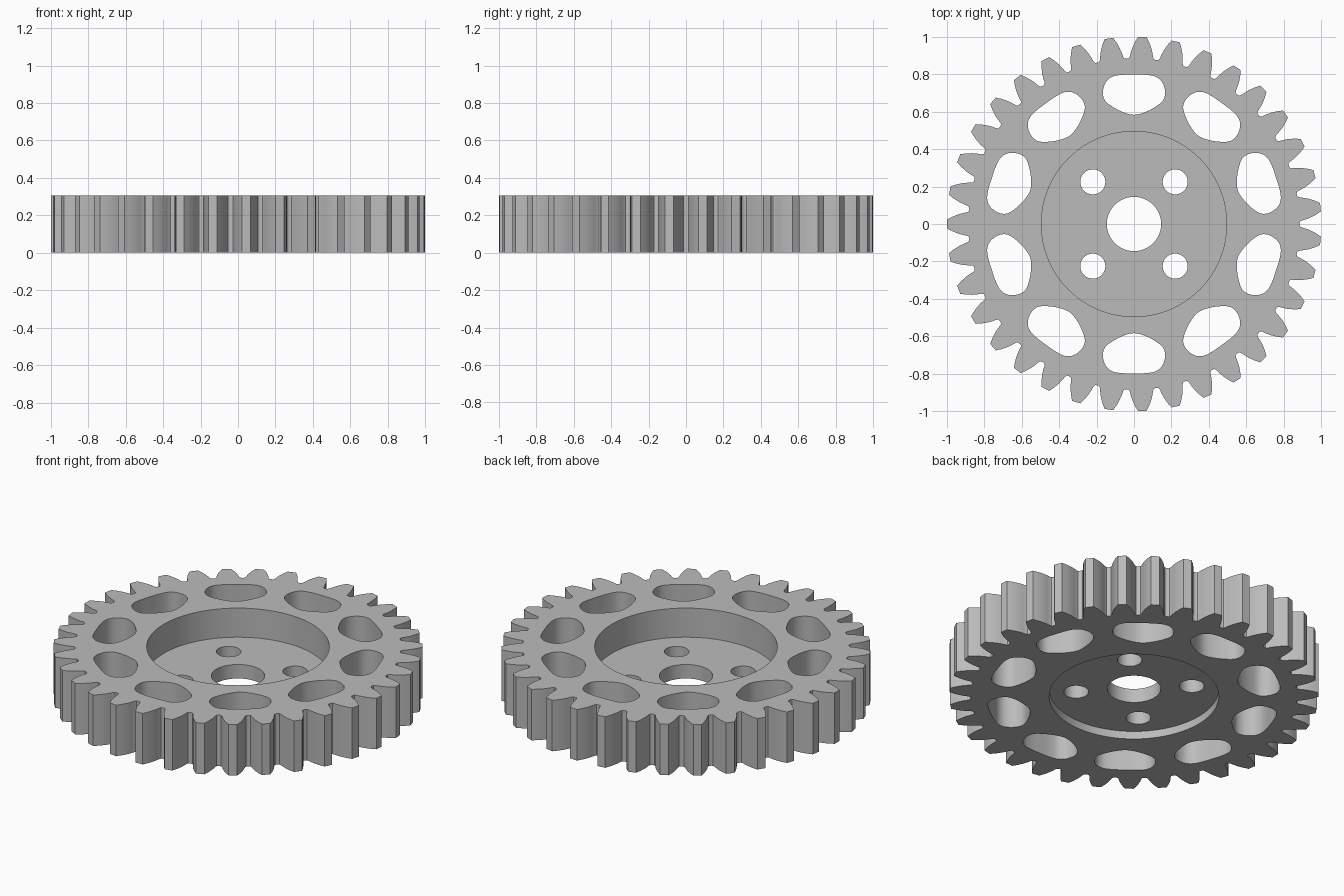
import bpy, bmesh, math
from mathutils import Vector, Matrix

HEIGHT = 0.305
TEETH = 35
SLOTS = 10

cube = bpy.data.objects.get("Cube")
if cube:
    bpy.data.objects.remove(cube, do_unlink=True)

steel = bpy.data.materials.new("grey_steel")
steel.use_nodes = True
GREY = (0.5, 0.5, 0.5, 1)
steel.diffuse_color = GREY
steel.node_tree.nodes["Principled BSDF"].inputs["Base Color"].default_value = GREY


def prism(name, outline, z0, z1):
    """Extrude a flat outline from z0 to z1."""
    bm = bmesh.new()
    base = bm.faces.new([bm.verts.new((x, y, z0)) for x, y in outline])
    grown = bmesh.ops.extrude_face_region(bm, geom=[base])
    top = [v for v in grown["geom"] if isinstance(v, bmesh.types.BMVert)]
    bmesh.ops.translate(bm, vec=(0, 0, z1 - z0), verts=top)
    bmesh.ops.recalc_face_normals(bm, faces=bm.faces)
    mesh = bpy.data.meshes.new(name)
    bm.to_mesh(mesh)
    bm.free()
    mesh.materials.append(steel)
    obj = bpy.data.objects.new(name, mesh)
    bpy.context.collection.objects.link(obj)
    return obj


def circle(radius, cx=0, cy=0, sides=72):
    return [(cx + radius * math.cos(math.tau * i / sides),
             cy + radius * math.sin(math.tau * i / sides)) for i in range(sides)]


def turned(points, angle):
    rot = Matrix.Rotation(angle, 2)
    return [tuple(rot @ Vector(p)) for p in points]


def smooth_loop(points, steps=4):
    """Closed rounded curve through the points."""
    pts = [Vector(p) for p in points]
    n, out = len(pts), []
    for i in range(n):
        a, b, c, d = (pts[(i + k) % n] for k in (-1, 0, 1, 2))
        for s in range(steps):
            t = s / steps
            out.append(tuple(0.5 * (2 * b + (c - a) * t + (2 * a - 5 * b + 4 * c - d) * t ** 2
                                    + (3 * b - a - 3 * c + d) * t ** 3)))
    return out


def cut(target, cutter):
    mod = target.modifiers.new("cut", "BOOLEAN")
    mod.operation = "DIFFERENCE"
    mod.solver = "EXACT"
    mod.object = cutter
    bpy.context.view_layer.objects.active = target
    bpy.ops.object.modifier_apply(modifier=mod.name)
    bpy.data.objects.remove(cutter, do_unlink=True)


# Toothed disc: one curved tooth (radius, half width) repeated around the rim
flank = [(0.881, 0.074), (0.884, 0.067), (0.894, 0.062), (0.915, 0.058), (0.94, 0.051),
         (0.97, 0.039), (1.0, 0.023)]
tooth = [(r, -w) for r, w in flank] + [(r, w) for r, w in reversed(flank)]
rim = []
for i in range(TEETH):
    rim += turned(tooth, math.pi + math.tau * i / TEETH)
gear = prism("gear_wheel", rim, 0, HEIGHT)

# Deep upper recess and shallow lower recess
cut(gear, prism("upper_recess", circle(0.495), 0.131, 1))
cut(gear, prism("lower_recess", circle(0.46), -1, 0.047))

# Shaft bore and four bolt holes
cut(gear, prism("shaft_bore", circle(0.145, sides=48), -1, 1))
for sx in (-1, 1):
    for sy in (-1, 1):
        cut(gear, prism("bolt_hole", circle(0.067, 0.22 * sx, 0.225 * sy, 32), -1, 1))

# Rounded lightening slots in the web
half = [(0.06, 0.797), (0.115, 0.787), (0.15, 0.758), (0.166, 0.71), (0.158, 0.665),
        (0.125, 0.633), (0.065, 0.6)]
slot = smooth_loop([(0, 0.798)] + half + [(0, 0.583)] + [(-x, y) for x, y in reversed(half)])
for i in range(SLOTS):
    cut(gear, prism("web_slot", turned(slot, math.tau * i / SLOTS), -1, 1))

# Smooth walls with crisp rims
bpy.ops.object.select_all(action="DESELECT")
gear.select_set(True)
bpy.context.view_layer.objects.active = gear
bpy.ops.object.shade_smooth_by_angle(angle=math.radians(35))
